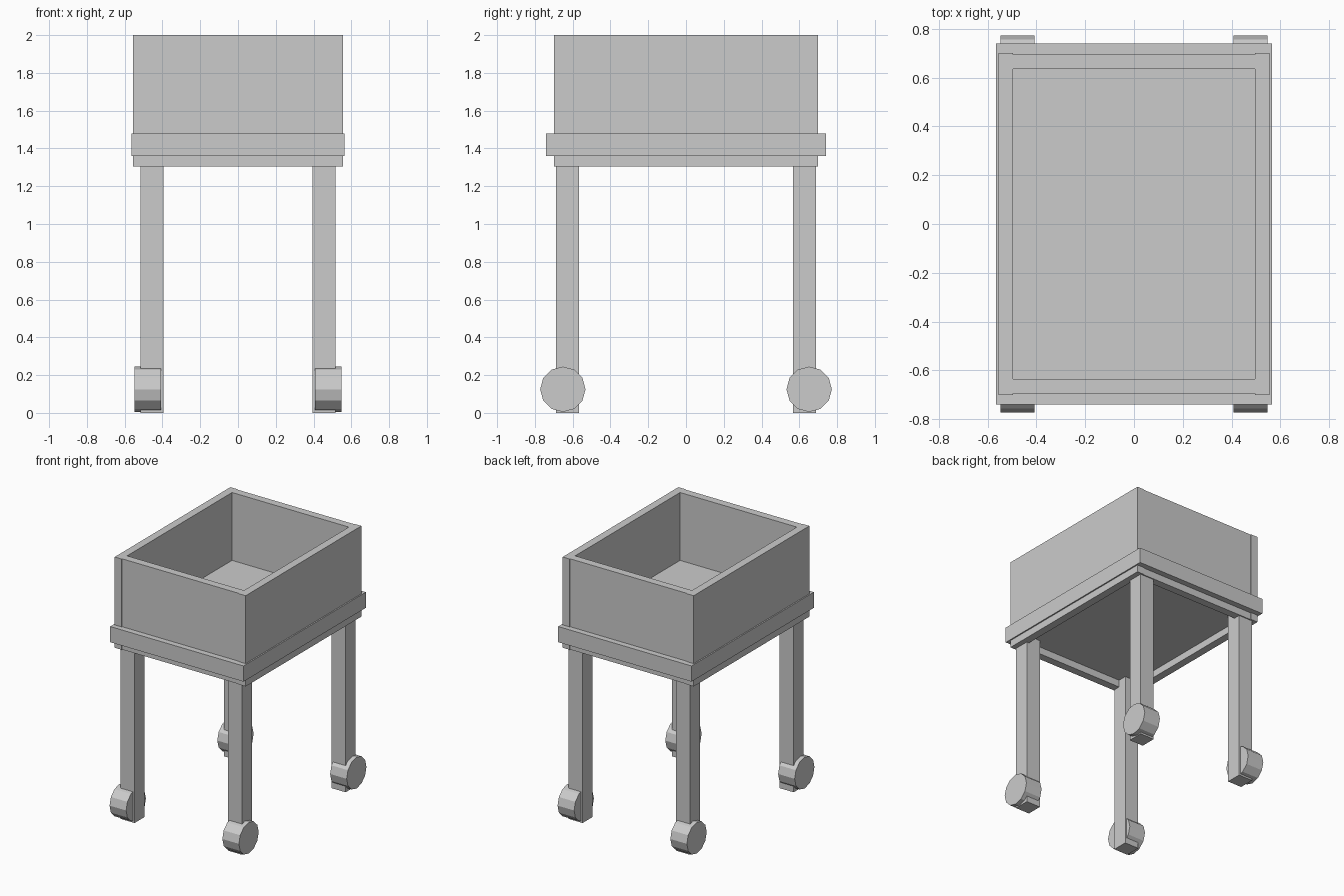
import bpy
import math

if "Cube" in bpy.data.objects:
    bpy.data.objects.remove(bpy.data.objects["Cube"])

grey = bpy.data.materials.new("plain grey")
grey.use_nodes = True
colour = (0.6, 0.6, 0.6, 1)
grey.diffuse_color = colour
grey.node_tree.nodes["Principled BSDF"].inputs["Base Color"].default_value = colour


def box(name, low, high):
    """Add a box between two opposite corners."""
    bpy.ops.mesh.primitive_cube_add(size=1)
    ob = bpy.context.object
    ob.name = name
    ob.location = [(a + b) / 2 for a, b in zip(low, high)]
    ob.scale = [b - a for a, b in zip(low, high)]
    ob.data.materials.append(grey)
    return ob


def wheel(name, x, y):
    """Add a twelve-sided wheel with its axle along x."""
    bpy.ops.mesh.primitive_cylinder_add(
        vertices=12, radius=0.12, depth=0.14, location=(x, y, 0.125),
        rotation=(0, math.pi / 2, 0))
    ob = bpy.context.object
    ob.name = name
    ob.data.materials.append(grey)


# Base slab, which forms the floor of the bin and the band around it
box("base_slab", (-0.565, -0.74, 1.36), (0.565, 0.74, 1.48))

# Long side walls, reaching just past the end walls
for side, sx in (("left", 1), ("right", -1)):
    x = 0.525 * sx
    box(side + "_wall", (x - 0.03, -0.70, 1.305), (x + 0.03, 0.70, 2))

# End walls between the side walls
for end, sy in (("front", -1), ("back", 1)):
    y = 0.665 * sy
    box(end + "_wall", (-0.495, y - 0.03, 1.305), (0.495, y + 0.03, 2))

# Legs and wheels at the four corners
for end, sy in (("front", -1), ("back", 1)):
    for side, sx in (("left", 1), ("right", -1)):
        x, y = 0.455 * sx, 0.627 * sy
        box(f"{end}_{side}_leg", (x - 0.06, y - 0.06, 0), (x + 0.06, y + 0.06, 1.4))
        wheel(f"{end}_{side}_wheel", 0.478 * sx, 0.652 * sy)
